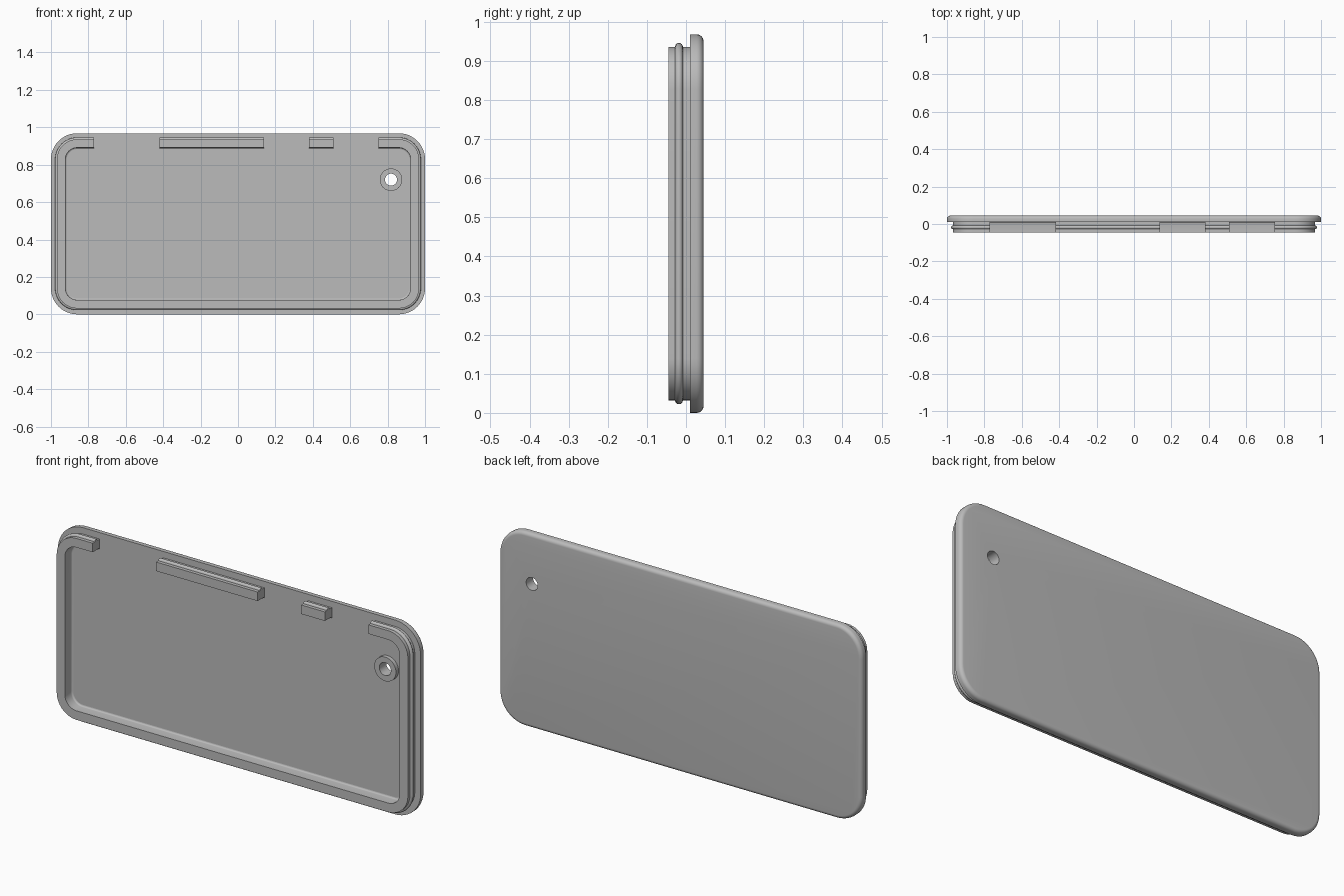
import bpy, bmesh
from math import sin, cos, pi, radians

if "Cube" in bpy.data.objects:
    bpy.data.objects.remove(bpy.data.objects["Cube"], do_unlink=True)

WIDTH, HEIGHT, RADIUS = 2.0, 0.968, 0.14
FRONT, FLOOR, BACK = -0.045, 0.01, 0.045
HOLE_X, HOLE_Z = 0.818, 0.72

grey = bpy.data.materials.new("plain_grey")
grey.use_nodes = True
colour = (0.5, 0.5, 0.5, 1)
grey.diffuse_color = colour
grey.node_tree.nodes["Principled BSDF"].inputs["Base Color"].default_value = colour


def outline(inset, y, steps=12):
    """Rounded rectangle in the xz plane, offset inwards by inset."""
    r = RADIUS - inset
    cx, cz = WIDTH / 2 - RADIUS, HEIGHT / 2 - RADIUS
    pts = []
    for q, (sx, sz) in enumerate([(1, 1), (-1, 1), (-1, -1), (1, -1)]):
        for i in range(steps + 1):
            a = (q + i / steps) * pi / 2
            pts.append((sx * cx + r * cos(a), y, HEIGHT / 2 + sz * cz + r * sin(a)))
    return pts


def circle(r, y, n=48):
    return [(HOLE_X + r * cos(2 * pi * i / n), y, HOLE_Z + r * sin(2 * pi * i / n))
            for i in range(n)]


def loft(name, rings, closed):
    """Skin successive rings; close them into a loop or cap both ends."""
    bm = bmesh.new()
    loops = [[bm.verts.new(p) for p in ring] for ring in rings]
    n = len(loops[0])
    pairs = list(zip(loops, loops[1:]))
    if closed:
        pairs.append((loops[-1], loops[0]))
    else:
        bm.faces.new(loops[0])
        bm.faces.new(loops[-1])
    for a, b in pairs:
        for i in range(n):
            j = (i + 1) % n
            bm.faces.new((a[i], a[j], b[j], b[i]))
    bmesh.ops.recalc_face_normals(bm, faces=bm.faces)
    mesh = bpy.data.meshes.new(name)
    bm.to_mesh(mesh)
    bm.free()
    mesh.materials.append(grey)
    ob = bpy.data.objects.new(name, mesh)
    bpy.context.collection.objects.link(ob)
    return ob


def select(ob):
    bpy.ops.object.select_all(action='DESELECT')
    ob.select_set(True)
    bpy.context.view_layer.objects.active = ob


def cut(ob, cutter):
    select(ob)
    mod = ob.modifiers.new("cut", 'BOOLEAN')
    mod.operation, mod.solver, mod.object = 'DIFFERENCE', 'EXACT', cutter
    bpy.ops.object.modifier_apply(modifier=mod.name)
    bpy.data.objects.remove(cutter, do_unlink=True)


def arc(cx, cy, r, start, end, steps):
    return [(cx + r * cos(radians(start + (end - start) * i / steps)),
             cy + r * sin(radians(start + (end - start) * i / steps)))
            for i in range(steps + 1)]


# Cover plate with a rounded back edge and a screw hole
fillet = 0.018
profile = [(0, FLOOR)] + arc(fillet, BACK - fillet, fillet, 180, 90, 6)
plate = loft("cover_plate", [outline(*p) for p in profile], False)
cut(plate, loft("hole_cutter", [circle(0.032, -0.1), circle(0.032, 0.1)], False))

# Raised lip with an outer snap bead and a filleted inner foot
buried = FLOOR + 0.003
profile = [(0.032, buried)]
profile += arc(0.032, -0.018, 0.01, 90, 270, 8)
profile += [(0.032, FRONT), (0.077, FRONT)]
profile += arc(0.085, FLOOR - 0.008, 0.008, 180, 90, 4)
profile += [(0.085, buried)]
lip = loft("snap_lip", [outline(*p) for p in profile], True)

# Gaps along the top of the lip
for x0, x1 in [(-0.77, -0.42), (0.14, 0.38), (0.51, 0.75)]:
    ends = [[(x, -0.1, 0.8), (x, 0.1, 0.8), (x, 0.1, 1.1), (x, -0.1, 1.1)]
            for x in (x0, x1)]
    cut(lip, loft("gap_cutter", ends, False))

# Boss around the screw hole
boss = loft("screw_boss", [circle(0.06, buried), circle(0.06, -0.01),
                           circle(0.032, -0.01), circle(0.032, buried)], True)

for ob in (plate, lip, boss):
    select(ob)
    bpy.ops.object.shade_smooth_by_angle(angle=radians(35))
